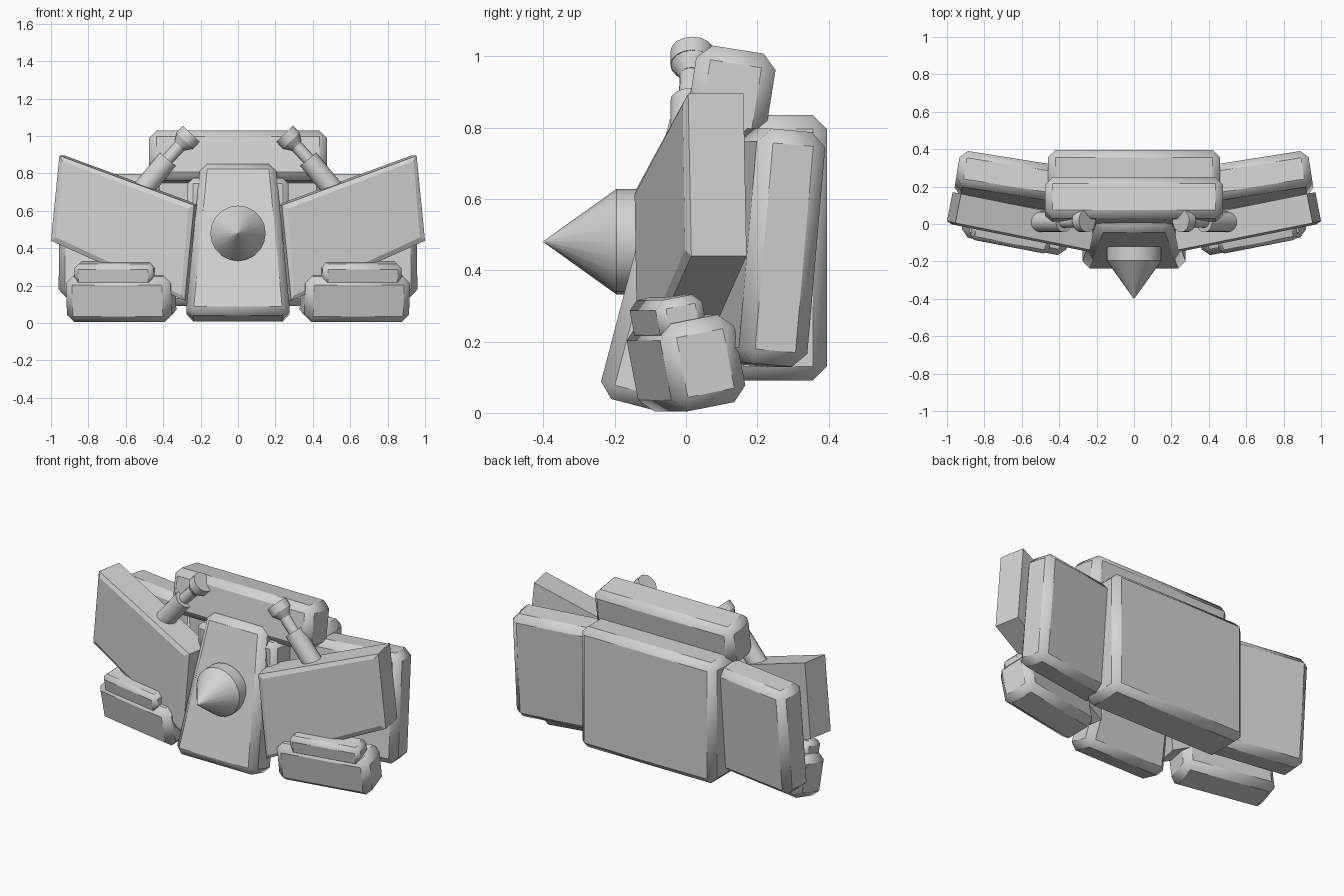
import bpy, bmesh
from math import radians
from mathutils import Matrix, Vector

default = bpy.data.objects.get("Cube")
if default:
    bpy.data.objects.remove(default, do_unlink=True)

grey = bpy.data.materials.new("light grey")
grey.use_nodes = True
grey.diffuse_color = (0.65, 0.65, 0.65, 1)
grey.node_tree.nodes["Principled BSDF"].inputs["Base Color"].default_value = (0.65, 0.65, 0.65, 1)


def finish(name, bm, mirror=False, bevel=0):
    """Turn a bmesh into an object, with optional chamfer and left/right copy."""
    bmesh.ops.recalc_face_normals(bm, faces=bm.faces)
    mesh = bpy.data.meshes.new(name)
    bm.to_mesh(mesh)
    bm.free()
    mesh.materials.append(grey)
    obj = bpy.data.objects.new(name, mesh)
    bpy.context.collection.objects.link(obj)
    if bevel:
        mod = obj.modifiers.new("chamfer", 'BEVEL')
        mod.width = bevel
        mod.segments = 1
        mod.limit_method = 'NONE'
    if mirror:
        obj.modifiers.new("mirror", 'MIRROR')
    bpy.ops.object.select_all(action='DESELECT')
    obj.select_set(True)
    bpy.context.view_layer.objects.active = obj
    bpy.ops.object.shade_smooth_by_angle(angle=radians(25))
    return obj


def block(name, centre, size, pitch=0, yaw=0, bevel=0.04, mirror=False, top=1):
    """Chamfered box; pitch leans it about x, yaw turns it about z, top narrows its upper end."""
    bm = bmesh.new()
    bmesh.ops.create_cube(bm, size=1)
    for v in bm.verts:
        if v.co.z > 0:
            v.co.x *= top
    place = (Matrix.Translation(centre) @ Matrix.Rotation(radians(yaw), 4, 'Z')
             @ Matrix.Rotation(radians(pitch), 4, 'X') @ Matrix.Diagonal((*size, 1)))
    bm.transform(place)
    return finish(name, bm, mirror, bevel)


def turned(bm, start, end, r1, r2, sides=16):
    """Add a cylinder or cone running from start to end."""
    start, end = Vector(start), Vector(end)
    axis = end - start
    turn = axis.to_track_quat('Z', 'Y').to_matrix().to_4x4()
    bmesh.ops.create_cone(bm, cap_ends=True, segments=sides, radius1=r1, radius2=r2,
                          depth=axis.length,
                          matrix=Matrix.Translation((start + end) / 2) @ turn)


# Central body: rear pack, leaning top pack and hidden core
block("rear_pack", (0, 0.258, 0.463), (0.92, 0.275, 0.745))
block("top_pack", (0, 0.125, 0.885), (0.95, 0.225, 0.27), pitch=-9)
block("core", (0, 0.07, 0.55), (0.54, 0.2, 0.45), bevel=0.03)

# Tapered front plate leaning back
block("front_plate", (0, -0.045, 0.43), (0.56, 0.2, 0.84), pitch=-14.7, top=0.72)

# Spike with a short collar
bm = bmesh.new()
turned(bm, (0, -0.12, 0.48), (0, -0.195, 0.48), 0.148, 0.148, 20)
turned(bm, (0, -0.195, 0.48), (0, -0.4, 0.48), 0.148, 0.001, 20)
finish("front_spike", bm)

# Rear wings and feet
block("rear_wing", (0.66, 0.23, 0.463), (0.58, 0.195, 0.66), pitch=-5, yaw=9, mirror=True)
block("foot", (0.625, 0, 0.14), (0.57, 0.215, 0.25), pitch=11, yaw=11, mirror=True)
block("foot_cap", (0.655, -0.05, 0.265), (0.43, 0.135, 0.12), pitch=11, yaw=11,
      bevel=0.025, mirror=True)

# Flaring front wings: a four-sided profile, swept back towards the tip
bm = bmesh.new()
profile = [(0.235, 0.63), (0.955, 0.895), (1.0, 0.44), (0.285, 0.12)]
face = bm.faces.new([bm.verts.new((x, -0.135 + 0.2 * (x - 0.25), z)) for x, z in profile])
back = bmesh.ops.extrude_face_region(bm, geom=[face], use_keep_orig=True)["geom"]
bmesh.ops.translate(bm, vec=(-0.03, 0.155, 0),
                    verts=[g for g in back if isinstance(g, bmesh.types.BMVert)])
bmesh.ops.recalc_face_normals(bm, faces=bm.faces)
front = min(bm.faces, key=lambda f: f.normal.y)
bmesh.ops.inset_region(bm, faces=[front], thickness=0.035, depth=0.012)
finish("front_wing", bm, mirror=True)

# Raised horns: thick base, thin rod and flared mouth
bm = bmesh.new()
turned(bm, (0.52, 0.012, 0.7), (0.375, 0.012, 0.875), 0.056, 0.056)
turned(bm, (0.39, 0.012, 0.86), (0.29, 0.016, 0.97), 0.033, 0.033)
turned(bm, (0.315, 0.016, 0.945), (0.285, 0.018, 0.975), 0.033, 0.062)
turned(bm, (0.285, 0.018, 0.975), (0.25, 0.018, 1.012), 0.062, 0.062)
finish("horn", bm, mirror=True)
